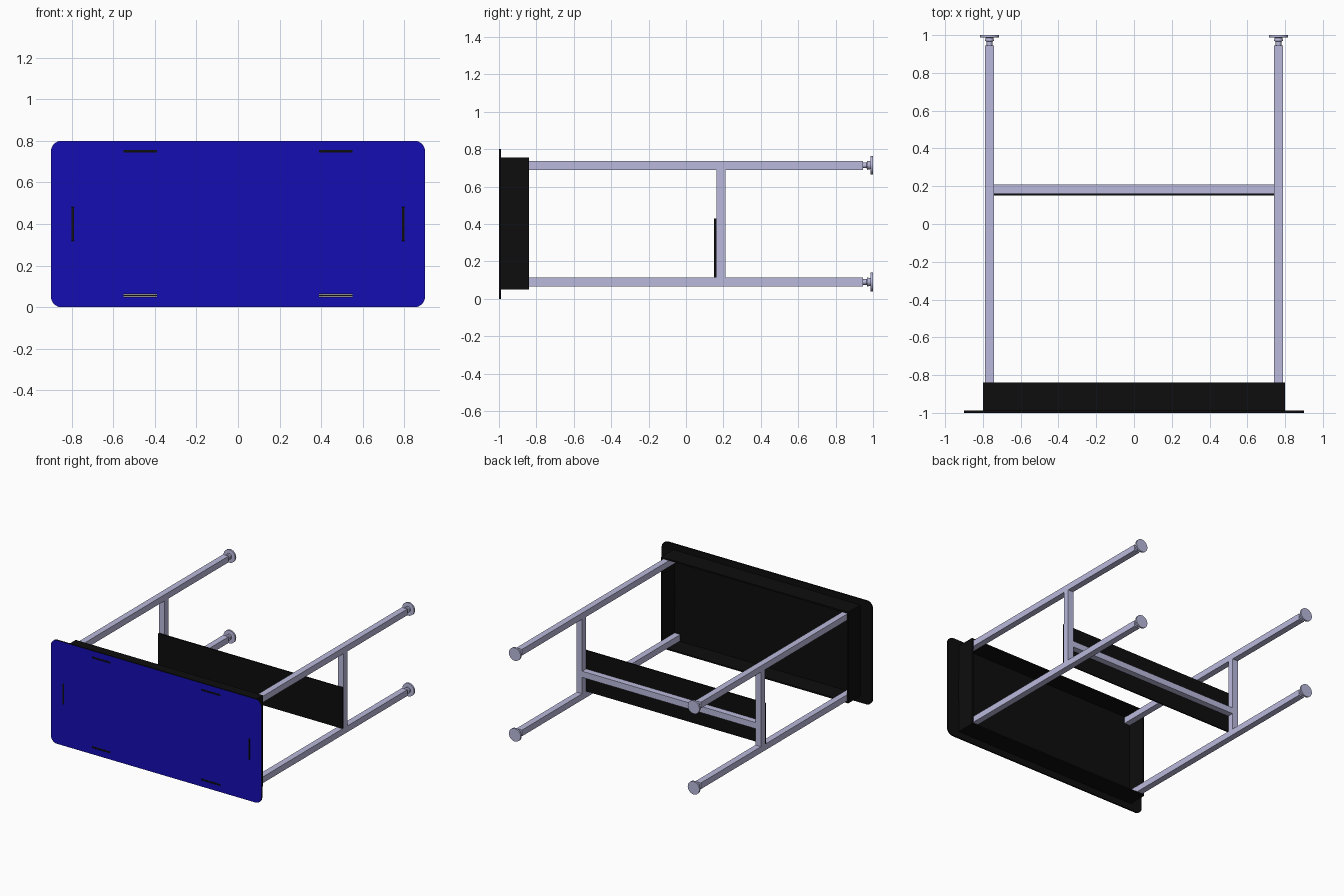
import bpy, bmesh, math
from mathutils import Matrix

if "Cube" in bpy.data.objects:
    bpy.data.objects.remove(bpy.data.objects["Cube"])


def material(name, rgb):
    m = bpy.data.materials.new(name)
    m.diffuse_color = (*rgb, 1)
    m.use_nodes = True
    m.node_tree.nodes["Principled BSDF"].inputs["Base Color"].default_value = m.diffuse_color
    return m


BLACK = material("black_board", (0.004, 0.004, 0.004))
BLUE = material("blue_surface", (0.007, 0.004, 0.45))
METAL = material("pale_metal", (0.49, 0.49, 0.72))


def add_object(name, bm, *mats):
    bmesh.ops.recalc_face_normals(bm, faces=bm.faces[:])
    me = bpy.data.meshes.new(name)
    bm.to_mesh(me)
    bm.free()
    for m in mats:
        me.materials.append(m)
    ob = bpy.data.objects.new(name, me)
    bpy.context.collection.objects.link(ob)
    return ob


def add_box(bm, x0, x1, y0, y1, z0, z1):
    mat = Matrix.Translation(((x0 + x1) / 2, (y0 + y1) / 2, (z0 + z1) / 2))
    mat = mat @ Matrix.Diagonal((x1 - x0, y1 - y0, z1 - z0, 1))
    bmesh.ops.create_cube(bm, size=1, matrix=mat)


def box(name, mat, *bounds):
    bm = bmesh.new()
    add_box(bm, *bounds)
    return add_object(name, bm, mat)


FRONT, PLATE_BACK, APRON_BACK = -1.0, -0.988, -0.84
AX, AZ0, AZ1, T = 0.8, 0.05, 0.755, 0.011     # apron outline and thickness


def tab_boxes(grow):
    """Bounds (x0, x1, z0, z1) of the six tabs, enlarged by grow."""
    out = []
    for s in (-1, 1):
        for z in (AZ0, AZ1 - T):
            out.append((s * 0.47 - 0.08, s * 0.47 + 0.08, z, z + T))
        x = s * (AX - T / 2)
        out.append((x - T / 2, x + T / 2, 0.32, 0.48))
    return [(a - grow, b + grow, c - grow, d + grow) for a, b, c, d in out]


# table top: rounded board, blue on the front face only
bm = bmesh.new()
R, ring = 0.05, []
for cx, cz, start in ((0.85, 0.75, 0), (-0.85, 0.75, 90),
                      (-0.85, 0.05, 180), (0.85, 0.05, 270)):
    for i in range(9):
        a = math.radians(start + i * 90 / 8)
        ring.append(bm.verts.new((cx + R * math.cos(a), FRONT, cz + R * math.sin(a))))
face = bm.faces.new(ring)
ext = bmesh.ops.extrude_face_region(bm, geom=[face], use_keep_orig=True)
for v in ext["geom"]:
    if isinstance(v, bmesh.types.BMVert):
        v.co.y = PLATE_BACK
face.material_index = 1
top = add_object("table_top", bm, BLACK, BLUE)

# slots through the top for the apron tabs
bm = bmesh.new()
for x0, x1, z0, z1 in tab_boxes(0.001):
    add_box(bm, x0, x1, FRONT - 0.02, PLATE_BACK + 0.02, z0, z1)
cutter = add_object("slot_cutter", bm, BLACK)
cutter.hide_render = True
cutter.hide_viewport = True
cut = top.modifiers.new("slots", "BOOLEAN")
cut.operation, cut.object, cut.solver = "DIFFERENCE", cutter, "EXACT"

# apron boards with their tabs
box("apron_upper", BLACK, -AX, AX, PLATE_BACK, APRON_BACK, AZ1 - T, AZ1)
box("apron_lower", BLACK, -AX, AX, PLATE_BACK, APRON_BACK, AZ0, AZ0 + T)
for side, s in (("left", -1), ("right", 1)):
    x0, x1 = sorted((s * AX, s * (AX - T)))
    box("apron_" + side, BLACK, x0, x1, PLATE_BACK, APRON_BACK, AZ0 + T, AZ1 - T)
bm = bmesh.new()
for x0, x1, z0, z1 in tab_boxes(0):
    add_box(bm, x0, x1, FRONT + 0.001, PLATE_BACK, z0, z1)
add_object("apron_tabs", bm, BLACK)

# legs and screw-in feet
LX, H = 0.765, 0.024
LEG_Z = (0.09, 0.714)
FOOT = ((0, 0.94), (0.015, 0.94), (0.015, 0.966), (0.024, 0.969),
        (0.021, 0.986), (0.05, 0.987), (0.05, 1.0), (0, 1.0))
for side, s in (("left", -1), ("right", 1)):
    for row, z in zip(("lower", "upper"), LEG_Z):
        x = s * LX
        box(f"leg_{side}_{row}", METAL, x - H, x + H, PLATE_BACK, 0.945, z - H, z + H)
        bm = bmesh.new()
        pts = [bm.verts.new((x + r, y, z)) for r, y in FOOT]
        edges = [bm.edges.new(p) for p in zip(pts, pts[1:])]
        bmesh.ops.spin(bm, geom=pts + edges, cent=(x, 0, z), axis=(0, 1, 0),
                       angle=math.tau, steps=32)
        bmesh.ops.remove_doubles(bm, verts=bm.verts[:], dist=1e-5)
        foot = add_object(f"foot_{side}_{row}", bm, METAL)
        bpy.ops.object.select_all(action="DESELECT")
        foot.select_set(True)
        bpy.context.view_layer.objects.active = foot
        bpy.ops.object.shade_smooth_by_angle(angle=math.radians(30))
    # side brace between the two legs
    box("side_brace_" + side, METAL, x - H, x + H, 0.162, 0.21,
        LEG_Z[0] + H, LEG_Z[1] - H)

# cross bar and modesty panel
box("cross_bar", METAL, -LX + H, LX - H, 0.162, 0.21, 0.24, 0.288)
box("modesty_panel", BLACK, -LX - H, LX + H, 0.151, 0.162, LEG_Z[0] + H, 0.43)
